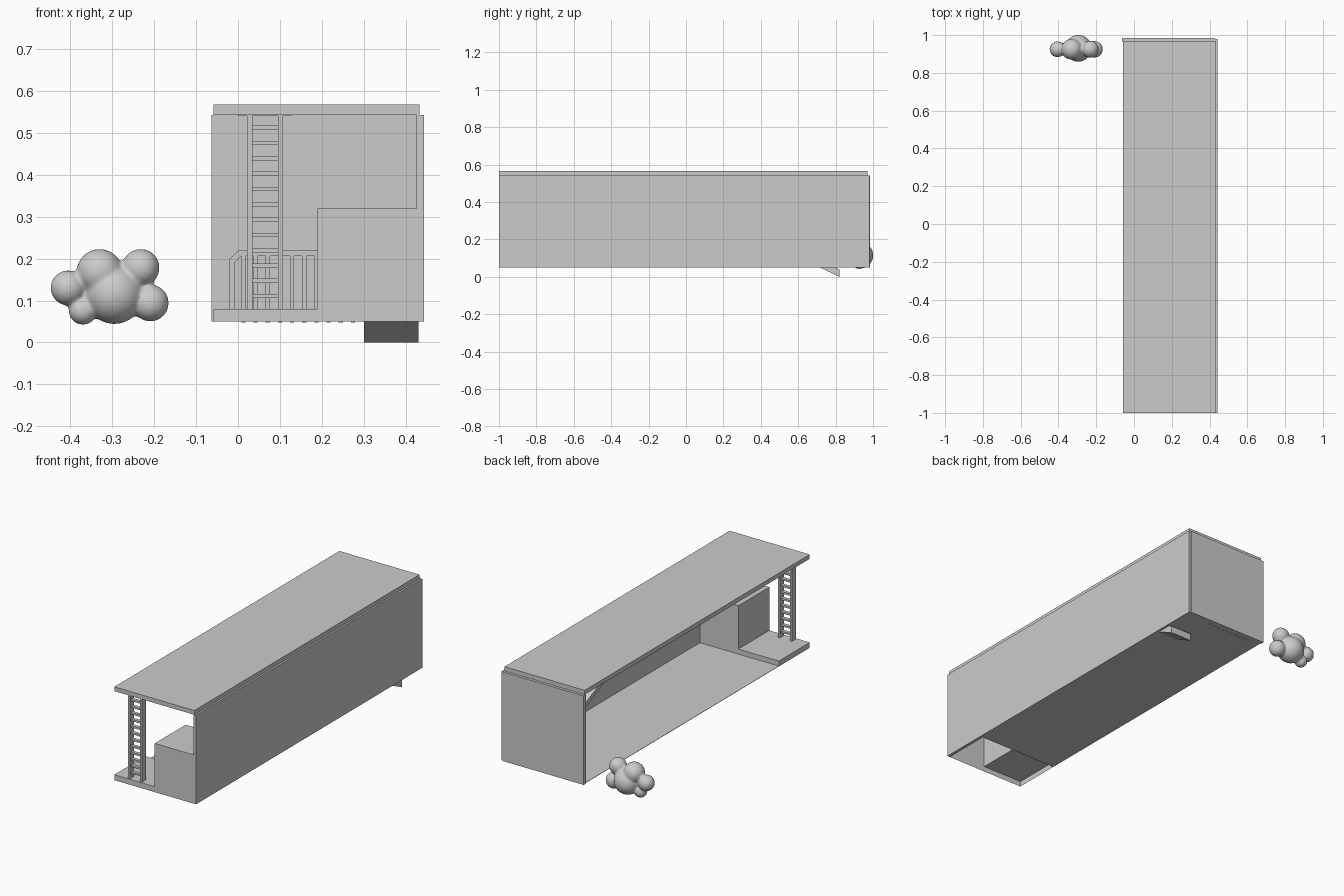
import bpy, bmesh
from mathutils import Vector, Matrix

if "Cube" in bpy.data.objects:
    bpy.data.objects.remove(bpy.data.objects["Cube"])


def finish(name, bm):
    bmesh.ops.recalc_face_normals(bm, faces=bm.faces)
    me = bpy.data.meshes.new(name)
    bm.to_mesh(me)
    bm.free()
    ob = bpy.data.objects.new(name, me)
    bpy.context.collection.objects.link(ob)
    return ob


def add_box(bm, lo, hi):
    lo, hi = Vector(lo), Vector(hi)
    m = Matrix.Translation((lo + hi) / 2) @ Matrix.Diagonal((*(hi - lo), 1))
    bmesh.ops.create_cube(bm, size=1, matrix=m)


def box(name, lo, hi):
    bm = bmesh.new()
    add_box(bm, lo, hi)
    return finish(name, bm)


def prism(name, profile, a, b, axis, open_last=False):
    """Extrude a 2D profile along x or y; optionally leave the last side open."""
    bm = bmesh.new()
    put = (lambda p, t: (t, p[0], p[1])) if axis == 'x' else (lambda p, t: (p[0], t, p[1]))
    r0 = [bm.verts.new(put(p, a)) for p in profile]
    r1 = [bm.verts.new(put(p, b)) for p in profile]
    n = len(profile)
    bm.faces.new(r0)
    bm.faces.new(r1[::-1])
    for i in range(n - 1 if open_last else n):
        j = (i + 1) % n
        bm.faces.new((r0[i], r0[j], r1[j], r1[i]))
    return finish(name, bm)


# Main shell: roof, right wall, back wall, thin floor
box("roof", (-0.058, -1, 0.543), (0.433, 0.97, 0.567))
box("right_wall", (0.426, -1, 0.05), (0.443, 0.98, 0.543))
box("back_wall", (-0.063, 0.967, 0.05), (0.43, 0.985, 0.543))
box("floor", (-0.058, -0.73, 0.05), (0.426, 0.967, 0.052))

# Front platform and cabinet, hollow from below
prism("front_platform",
      [(-0.058, 0.05), (-0.058, 0.08), (0.19, 0.08), (0.19, 0.32), (0.426, 0.32), (0.426, 0.05)],
      -1, -0.73, 'y', open_last=True)

# Sloping ramp along the right wall, its foot reaching below the floor
prism("ramp", [(0.82, 0.0), (0.82, 0.04), (0.19, 0.32), (0.15, 0.32)], 0.30, 0.43, 'x')

# Ladder: two stiles, evenly spaced rungs and a top plate
bm = bmesh.new()
for x in (0.022, 0.095):
    add_box(bm, (x, -0.995, 0.08), (x + 0.012, -0.957, 0.543))
for k in range(12):
    z = 0.512 - 0.0365 * k
    add_box(bm, (0.034, -0.985, z - 0.005), (0.095, -0.967, z + 0.005))
add_box(bm, (0.0, -0.995, 0.540), (0.127, -0.957, 0.543))
finish("ladder", bm)

# Railing near the back wall: chamfered end rail and balusters
prism("rail_frame",
      [(-0.022, 0.05), (-0.022, 0.197), (0.001, 0.22), (0.29, 0.22), (0.29, 0.206),
       (0.008, 0.206), (-0.008, 0.19), (-0.008, 0.05)], 0.94, 0.955, 'y')
bm = bmesh.new()
for i in range(10):
    x = 0.008 + 0.029 * i
    add_box(bm, (x, 0.942, 0.048), (x + 0.01, 0.953, 0.207))
finish("rail_balusters", bm)

# Puffy floating cloud: overlapping balls fused and smoothed
puffs = [(-0.405, 0.925, 0.130, 0.042), (-0.370, 0.925, 0.076, 0.034),
         (-0.330, 0.925, 0.168, 0.055), (-0.232, 0.925, 0.178, 0.045),
         (-0.209, 0.925, 0.094, 0.044), (-0.295, 0.930, 0.115, 0.071)]
bm = bmesh.new()
for x, y, z, r in puffs:
    bmesh.ops.create_icosphere(bm, subdivisions=4, radius=r, matrix=Matrix.Translation((x, y, z)))
cloud = finish("cloud", bm)
rm = cloud.modifiers.new("fuse", 'REMESH')
rm.mode = 'VOXEL'
rm.voxel_size = 0.005
rm.use_smooth_shade = True
sm = cloud.modifiers.new("soften", 'SMOOTH')
sm.factor = 0.5
sm.iterations = 8
